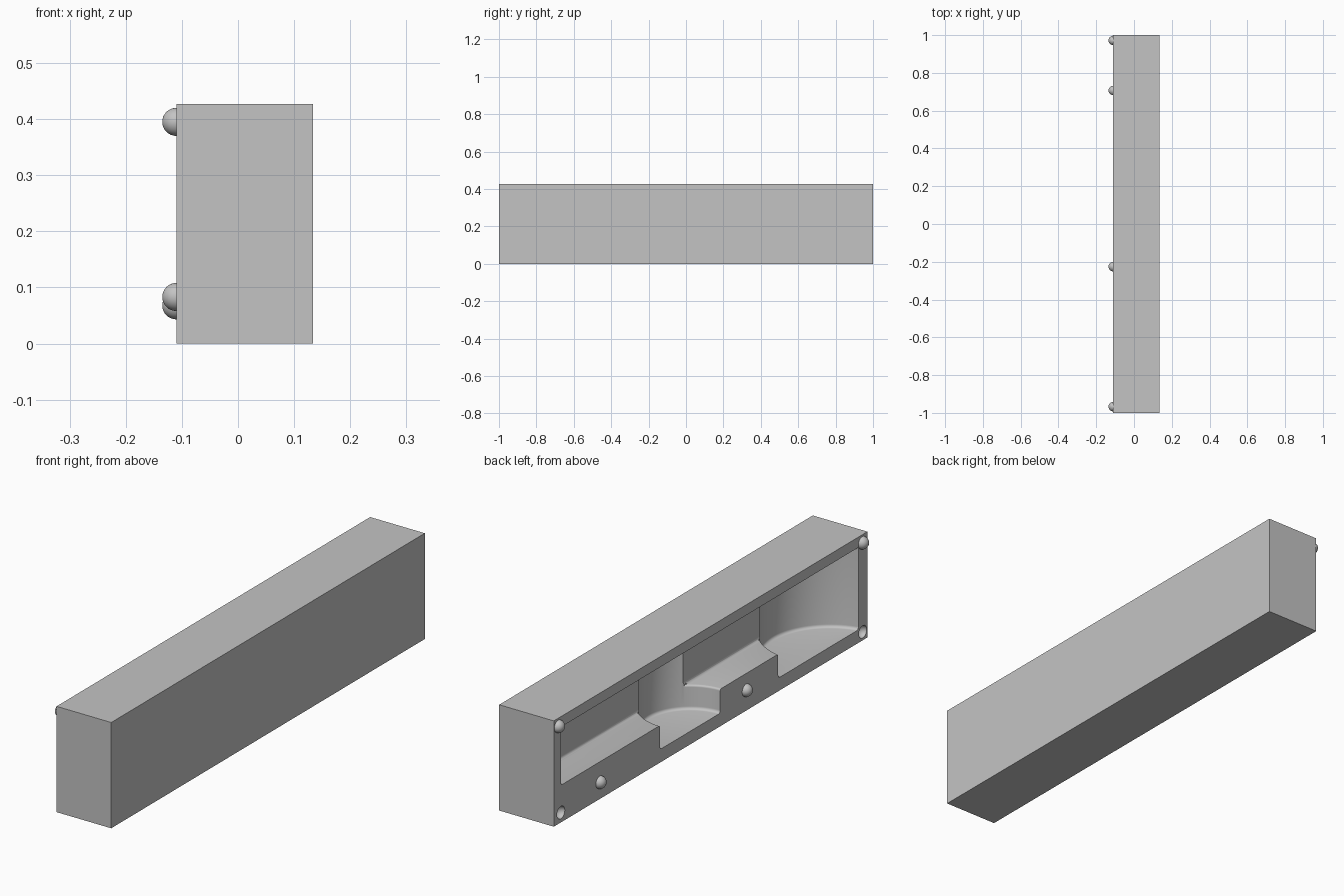
import bpy, bmesh, math
from mathutils import Matrix, Vector

if "Cube" in bpy.data.objects:
    bpy.data.objects.remove(bpy.data.objects["Cube"])

grey = bpy.data.materials.new("plain_grey")
grey.use_nodes = True
grey.diffuse_color = (0.55, 0.55, 0.55, 1)
grey.node_tree.nodes["Principled BSDF"].inputs["Base Color"].default_value = (0.55, 0.55, 0.55, 1)

FACE = -0.11      # open side of the block
DEPTH = 0.13      # depth of the shallow recess
SHELF, FLOOR, CEIL = 0.15, 0.053, 0.385
FILLET = 0.012
BALL = 0.025


def finish(bm, name):
    bmesh.ops.recalc_face_normals(bm, faces=bm.faces)
    mesh = bpy.data.meshes.new(name)
    bm.to_mesh(mesh)
    bm.free()
    mesh.materials.append(grey)
    obj = bpy.data.objects.new(name, mesh)
    bpy.context.collection.objects.link(obj)
    return obj


def box(name, low, high, fillet=0):
    low, high = Vector(low), Vector(high)
    bm = bmesh.new()
    bmesh.ops.create_cube(bm, size=1, matrix=Matrix.Translation((low + high) / 2)
                          @ Matrix.Diagonal((*(high - low), 1)))
    if fillet:
        edges = [e for e in bm.edges if all(v.co.z < low.z + 0.001 for v in e.verts)]
        bmesh.ops.bevel(bm, geom=edges, offset=fillet, segments=5, profile=0.5, affect='EDGES')
    return finish(bm, name)


def turned(name, centre, profile, steps=96):
    """Revolve a (radius, z) profile round a vertical axis."""
    bm = bmesh.new()
    verts = [bm.verts.new((r, 0, z)) for r, z in profile]
    edges = [bm.edges.new(pair) for pair in zip(verts, verts[1:])]
    bmesh.ops.spin(bm, geom=verts + edges, cent=(0, 0, 0), axis=(0, 0, 1),
                   angle=math.tau, steps=steps)
    bmesh.ops.remove_doubles(bm, verts=bm.verts, dist=0.0001)
    bmesh.ops.translate(bm, verts=bm.verts, vec=(*centre, 0))
    return finish(bm, name)


def ball(name, y, z, half=False):
    bm = bmesh.new()
    bmesh.ops.create_uvsphere(bm, u_segments=32, v_segments=16, radius=BALL,
                              matrix=Matrix.Rotation(math.pi / 2, 4, 'Y'))
    if half:
        bmesh.ops.delete(bm, geom=[v for v in bm.verts if v.co.x > 0.001], context='VERTS')
    bmesh.ops.translate(bm, verts=bm.verts, vec=(FACE, y, z))
    return finish(bm, name)


def combine(target, tool, operation):
    mod = target.modifiers.new("cut", 'BOOLEAN')
    mod.operation, mod.object, mod.solver = operation, tool, 'EXACT'
    bpy.context.view_layer.objects.active = target
    bpy.ops.object.modifier_apply(modifier=mod.name)
    bpy.data.objects.remove(tool)


def smooth(obj):
    bpy.ops.object.select_all(action='DESELECT')
    obj.select_set(True)
    bpy.context.view_layer.objects.active = obj
    bpy.ops.object.shade_smooth_by_angle(angle=math.radians(35))


# Block with a long shallow recess
body = box("case_body", (FACE, -1, 0), (0.134, 1, 0.427))
combine(body, box("recess", (-0.2, -0.6, SHELF), (FACE + DEPTH, 0.955, CEIL), FILLET), 'DIFFERENCE')

# Round pockets with filleted floors and softened shelf rims
arc = [i * math.pi / 10 for i in range(6)]
for x, y, radius in ((FACE, 0.131, 0.192), (FACE - 0.051, -0.687, 0.261)):
    well = [(0, FLOOR)]
    well += [(radius - FILLET + FILLET * math.sin(a), FLOOR + FILLET - FILLET * math.cos(a)) for a in arc]
    well += [(radius, CEIL), (0, CEIL)]
    combine(body, turned("pocket", (x, y), well), 'DIFFERENCE')

    soft = 0.008
    rim = [(0, SHELF - soft)]
    rim += [(radius + soft - soft * math.cos(a), SHELF - soft + soft * math.sin(a)) for a in arc]
    rim += [(radius + soft, SHELF + 0.02), (0, SHELF + 0.02)]
    flare = turned("rim", (x, y), rim)
    combine(flare, box("clip", (-0.5, -0.6, 0.1), (FACE + DEPTH - 0.002, 0.9, 0.3)), 'INTERSECT')
    combine(body, flare, 'DIFFERENCE')

# Sockets in the lower corners
for y, z in ((0.955, 0.04), (-0.97, 0.034)):
    combine(body, ball("socket", y, z), 'DIFFERENCE')
smooth(body)

# Locating studs on the open side
studs = {"upper_back_stud": (0.972, 0.395), "upper_front_stud": (-0.967, 0.395),
         "lower_back_stud": (0.707, 0.068), "lower_front_stud": (-0.226, 0.083)}
for name, (y, z) in studs.items():
    smooth(ball(name, y, z, half=True))
